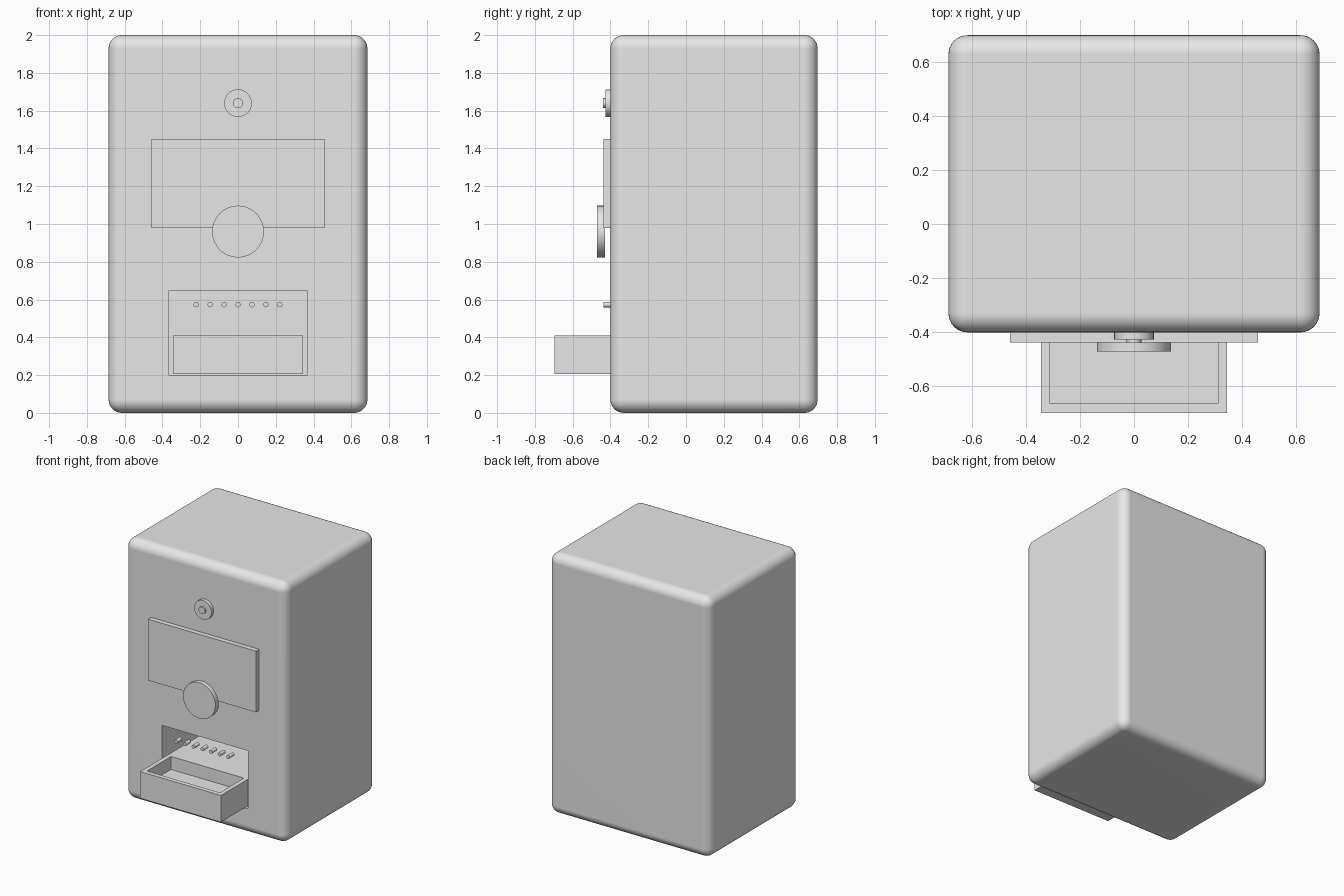
import bpy, bmesh, math
from mathutils import Matrix, Vector

default = bpy.data.objects.get("Cube")
if default:
    bpy.data.objects.remove(default, do_unlink=True)

grey = bpy.data.materials.new("plain_grey")
grey.use_nodes = True
grey.diffuse_color = (0.8, 0.8, 0.8, 1)
grey.node_tree.nodes["Principled BSDF"].inputs["Base Color"].default_value = (0.8, 0.8, 0.8, 1)


def add_object(name, bm):
    mesh = bpy.data.meshes.new(name)
    bm.to_mesh(mesh)
    bm.free()
    mesh.materials.append(grey)
    obj = bpy.data.objects.new(name, mesh)
    bpy.context.collection.objects.link(obj)
    return obj


def box(name, low, high, radius=0):
    """Box between two corners, with optional rounded edges."""
    low, high = Vector(low), Vector(high)
    bm = bmesh.new()
    size = Matrix.Diagonal((high - low).to_4d())
    bmesh.ops.create_cube(bm, size=1, matrix=Matrix.Translation((low + high) / 2) @ size)
    if radius:
        bmesh.ops.bevel(bm, geom=bm.edges[:], offset=radius, segments=8,
                        profile=0.5, affect='EDGES')
    return add_object(name, bm)


def disc(name, x, z, radius, front, back, sides=48):
    """Round part facing the front."""
    bm = bmesh.new()
    place = Matrix.Translation((x, (front + back) / 2, z)) @ Matrix.Rotation(math.pi / 2, 4, 'X')
    bmesh.ops.create_cone(bm, cap_ends=True, segments=sides, radius1=radius,
                          radius2=radius, depth=back - front, matrix=place)
    obj = add_object(name, bm)
    smooth(obj)
    return obj


def select_only(obj):
    bpy.ops.object.select_all(action='DESELECT')
    obj.select_set(True)
    bpy.context.view_layer.objects.active = obj


def smooth(obj):
    select_only(obj)
    bpy.ops.object.shade_smooth_by_angle(angle=math.radians(35))


def cut(obj, low, high):
    """Carve a box-shaped hollow out of an object."""
    cutter = box("cutter", low, high)
    cutter.hide_render = True
    mod = obj.modifiers.new("hollow", 'BOOLEAN')
    mod.operation = 'DIFFERENCE'
    mod.solver = 'EXACT'
    mod.object = cutter
    select_only(obj)
    bpy.ops.object.modifier_apply(modifier=mod.name)
    bpy.data.objects.remove(cutter, do_unlink=True)


# Rounded cabinet with a deep tray opening
cabinet = box("cabinet", (-0.685, -0.4, 0), (0.685, 0.697, 2), radius=0.07)
cut(cabinet, (-0.367, -0.6, 0.2), (0.367, 0.1, 0.645))
smooth(cabinet)
cabinet.modifiers.new("flat_sides", 'WEIGHTED_NORMAL').keep_sharp = True

# Pulled-out tray, hollow in front and solid behind
tray = box("tray", (-0.343, -0.697, 0.205), (0.343, 0.1, 0.41))
cut(tray, (-0.31, -0.662, 0.31), (0.31, -0.37, 0.6))

# Front panel with the large round knob on its lower edge
box("front_panel", (-0.458, -0.437, 0.98), (0.458, -0.395, 1.45))
disc("large_knob", 0, 0.96, 0.137, -0.47, -0.43, sides=64)

# Small dial with a centre button
disc("dial", 0, 1.64, 0.073, -0.427, -0.395)
disc("dial_button", 0, 1.64, 0.027, -0.44, -0.42, sides=32)

# Row of pegs above the tray
for i in range(7):
    disc(f"peg_{i + 1}", (i - 3) * 0.0737, 0.573, 0.014, -0.437, -0.38, sides=24)
